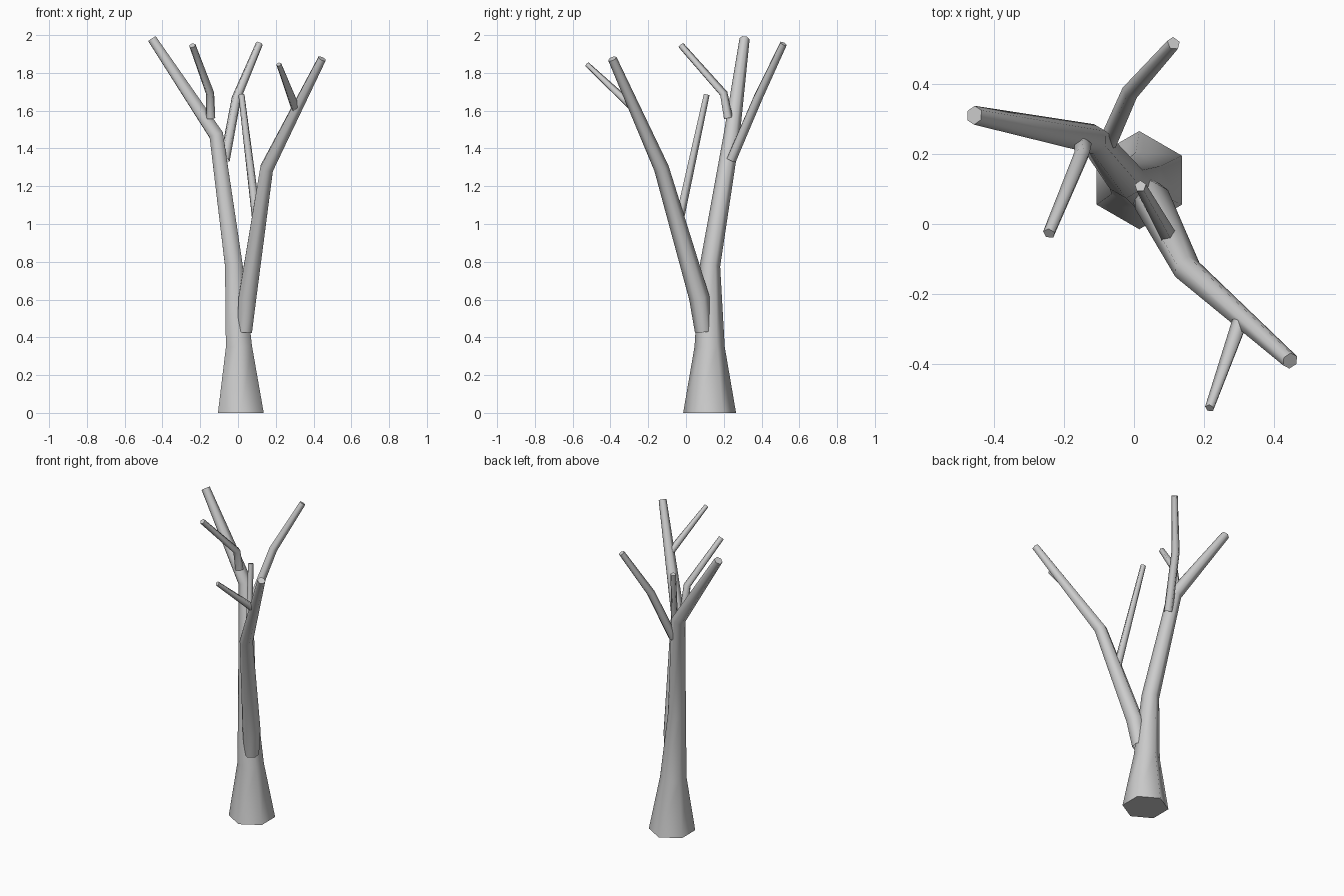
import bpy, bmesh, math
from mathutils import Vector

if "Cube" in bpy.data.objects:
    bpy.data.objects.remove(bpy.data.objects["Cube"])


def limb(name, points, sides, cap_start=False):
    """Tapered tube through (x, y, z, radius) points."""
    centres = [Vector(p[:3]) for p in points]
    bm = bmesh.new()
    rings = []
    last = len(points) - 1
    for i, c in enumerate(centres):
        before = (c - centres[i - 1]).normalized() if i > 0 else Vector()
        after = (centres[i + 1] - c).normalized() if i < last else Vector()
        tangent = (before + after).normalized()
        if cap_start and i == 0:
            tangent = Vector((0, 0, 1))
        turn = Vector((0, 0, 1)).rotation_difference(tangent)
        ring = []
        for k in range(sides):
            a = math.pi / 2 + 2 * math.pi * k / sides
            offset = Vector((math.cos(a), math.sin(a), 0)) * points[i][3]
            ring.append(bm.verts.new(c + turn @ offset))
        rings.append(ring)
    for lower, upper in zip(rings, rings[1:]):
        for k in range(sides):
            n = (k + 1) % sides
            bm.faces.new((lower[k], lower[n], upper[n], upper[k]))
    bm.faces.new(rings[-1])
    if cap_start:
        bm.faces.new(rings[0][::-1])
    for f in bm.faces:
        f.smooth = True
    mesh = bpy.data.meshes.new(name)
    bm.to_mesh(mesh)
    bm.free()
    mesh.set_sharp_from_angle(angle=math.radians(80))
    obj = bpy.data.objects.new(name, mesh)
    bpy.context.collection.objects.link(obj)
    return obj


# Trunk, running up into the left main branch
limb("trunk", [
    (0.015, 0.125, 0.0, 0.14),
    (0.005, 0.125, 0.35, 0.08),
    (-0.022, 0.127, 0.78, 0.054),
    (-0.115, 0.242, 1.47, 0.043),
    (-0.455, 0.31, 1.98, 0.027)], 6, cap_start=True)

# Right main branch, rooted inside the trunk
limb("main_branch", [
    (0.035, 0.092, 0.43, 0.045),
    (0.05, 0.07, 0.61, 0.054),
    (0.152, -0.13, 1.295, 0.04),
    (0.445, -0.39, 1.875, 0.024)], 6)

# Small side branches
limb("left_twig", [
    (-0.145, 0.222, 1.56, 0.026),
    (-0.148, 0.198, 1.69, 0.023),
    (-0.242, -0.027, 1.945, 0.018)], 5)
limb("back_twig", [
    (-0.07, 0.238, 1.34, 0.028),
    (-0.008, 0.38, 1.67, 0.026),
    (0.113, 0.515, 1.955, 0.02)], 5)
limb("inner_twig", [
    (0.098, -0.035, 1.03, 0.025),
    (0.018, 0.108, 1.685, 0.017)], 5)
limb("right_twig", [
    (0.303, -0.28, 1.615, 0.024),
    (0.216, -0.525, 1.845, 0.014)], 5)
